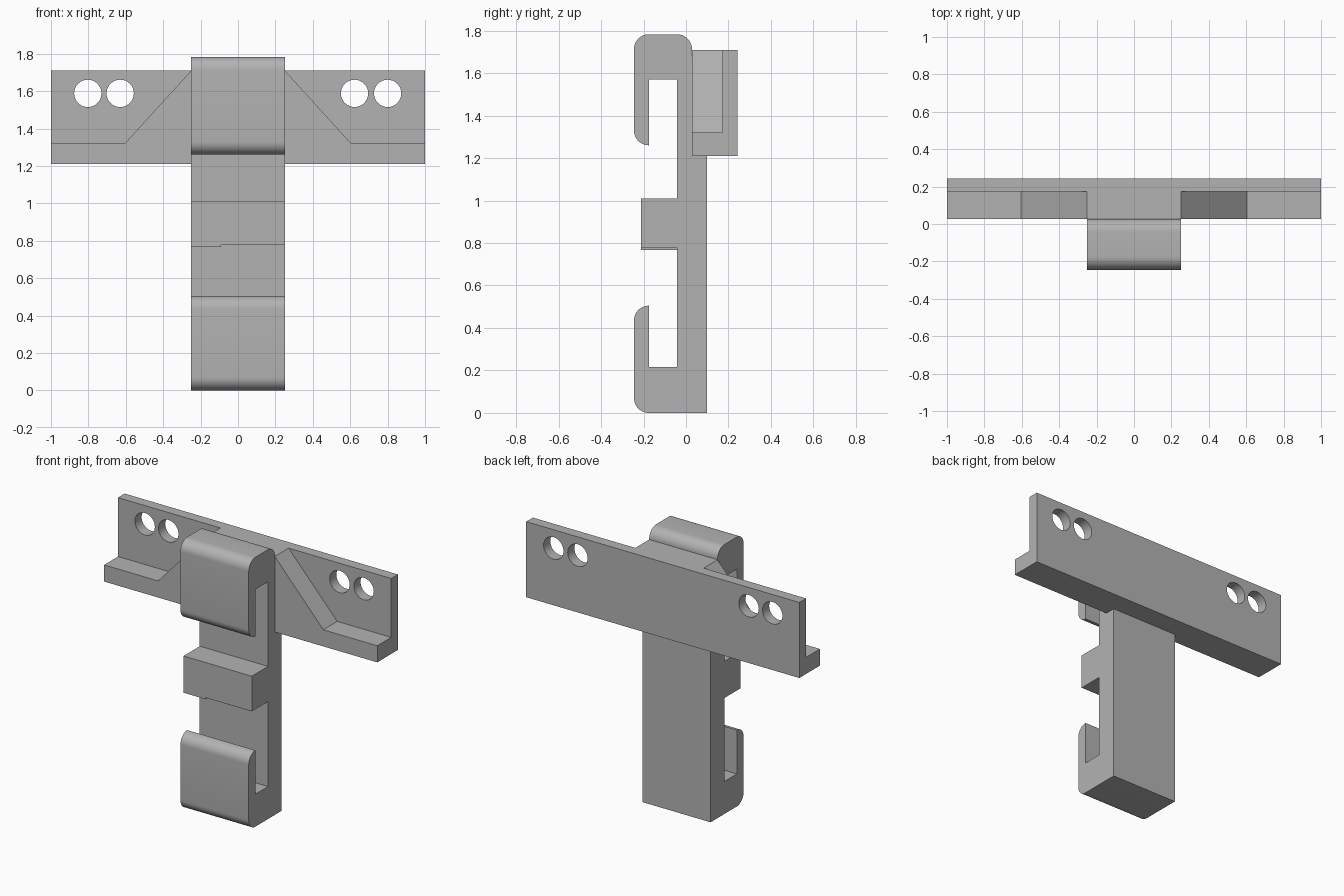
import bpy, bmesh
from math import sin, cos, pi, radians
from mathutils import Vector

cube = bpy.data.objects.get("Cube")
if cube:
    bpy.data.objects.remove(cube, do_unlink=True)

grey = bpy.data.materials.new("mid grey")
grey.use_nodes = True
GREY = (0.45, 0.45, 0.45, 1)
grey.diffuse_color = GREY
grey.node_tree.nodes["Principled BSDF"].inputs["Base Color"].default_value = GREY


def extrude(name, points, axis, start, end):
    """Extrude a 2D outline along x (outline in y,z) or y (outline in x,z)."""
    place = (lambda p: Vector((start, p[0], p[1]))) if axis == "x" else \
            (lambda p: Vector((p[0], start, p[1])))
    step = Vector((end - start, 0, 0)) if axis == "x" else Vector((0, end - start, 0))
    bm = bmesh.new()
    face = bm.faces.new([bm.verts.new(place(p)) for p in points])
    new = bmesh.ops.extrude_face_region(bm, geom=[face])["geom"]
    bmesh.ops.translate(bm, vec=step, verts=[v for v in new if isinstance(v, bmesh.types.BMVert)])
    bmesh.ops.recalc_face_normals(bm, faces=bm.faces)
    mesh = bpy.data.meshes.new(name)
    bm.to_mesh(mesh)
    bm.free()
    mesh.materials.append(grey)
    obj = bpy.data.objects.new(name, mesh)
    bpy.context.collection.objects.link(obj)
    return obj


def arc(cy, cz, r, a0, a1, n=10):
    angles = [radians(a0 + (a1 - a0) * i / n) for i in range(n + 1)]
    return [(cy + r * cos(a), cz + r * sin(a)) for a in angles]


def combine(target, other, operation):
    mod = target.modifiers.new("combine", "BOOLEAN")
    mod.operation, mod.object, mod.solver = operation, other, "EXACT"
    bpy.context.view_layer.objects.active = target
    bpy.ops.object.modifier_apply(modifier=mod.name)
    bpy.data.objects.remove(other, do_unlink=True)


# Clip body: spine, two facing hooks and the middle stop
FRONT, SLOT, SPINE, BACK, R = -0.245, -0.175, -0.043, 0.10, 0.07
outline = [(BACK, 0)]
outline += arc(FRONT + R, R, R, 270, 180)
outline += arc(FRONT + R, 0.505 - R, R, 180, 90)
outline += [(SLOT, 0.215), (SPINE, 0.215), (SPINE, 0.777), (-0.213, 0.777),
            (-0.213, 1.01), (SPINE, 1.01), (SPINE, 1.57), (SLOT, 1.57)]
outline += arc(FRONT + R, 1.26 + R, R, 270, 180)
outline += arc(FRONT + R, 1.783 - R, R, 180, 90)
outline += arc(0.028 - R, 1.783 - R, R, 90, 0)
outline += [(0.028, 1.65), (BACK, 1.65)]
bracket = extrude("clip_bracket", outline, "x", -0.25, 0.25)

# Shallow step under the middle stop
lip = extrude("stop_lip", [(-0.213, 0.767), (SPINE + 0.02, 0.767),
                           (SPINE + 0.02, 0.80), (-0.213, 0.80)], "x", -0.25, -0.09)
combine(bracket, lip, "UNION")

# Mounting plate with two pairs of screw holes
plate = extrude("mounting_plate", [(-1, 1.21), (1, 1.21), (1, 1.71), (-1, 1.71)],
                "y", 0.173, 0.243)
for x in (-0.803, -0.63, 0.623, 0.80):
    hole = extrude("hole_cutter", arc(x, 1.588, 0.073, 0, 348.75, 31), "y", 0.1, 0.3)
    combine(plate, hole, "DIFFERENCE")

# Gusset with sloping shoulders and a bottom ledge
half = [(1, 1.21), (1, 1.32), (0.605, 1.32), (0.25, 1.71)]
gusset = extrude("gusset_ledge", half + [(-x, z) for x, z in reversed(half)],
                 "y", 0.028, 0.173)
combine(plate, gusset, "UNION")
combine(bracket, plate, "UNION")

# Smooth the rounded corners, keep the edges sharp
bpy.ops.object.select_all(action="DESELECT")
bracket.select_set(True)
bpy.context.view_layer.objects.active = bracket
bpy.ops.object.shade_smooth_by_angle(angle=radians(30))
